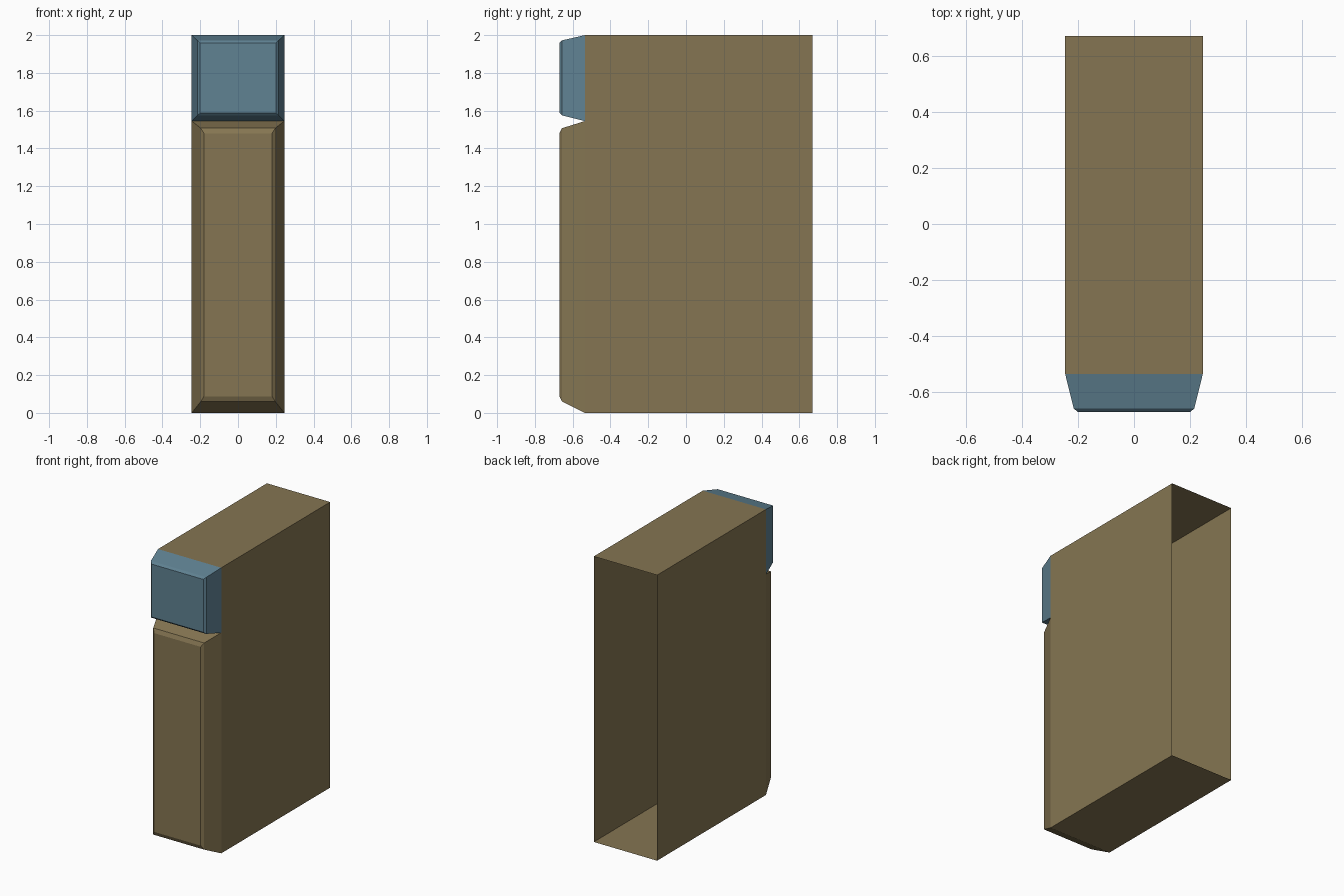
import bpy, bmesh

if "Cube" in bpy.data.objects:
    bpy.data.objects.remove(bpy.data.objects["Cube"])


def material(name, rgb):
    mat = bpy.data.materials.new(name)
    mat.diffuse_color = (*rgb, 1)
    mat.use_nodes = True
    mat.node_tree.nodes["Principled BSDF"].inputs["Base Color"].default_value = mat.diffuse_color
    return mat


def lofted_shell(name, rings, mat, close_front):
    """Skin rectangular rings (y, half width, z low, z high), running back to front."""
    bm = bmesh.new()
    loops = []
    for y, w, lo, hi in rings:
        loops.append([bm.verts.new((x, y, z)) for x, z in ((-w, lo), (w, lo), (w, hi), (-w, hi))])
    for a, b in zip(loops, loops[1:]):
        for i in range(4):
            j = (i + 1) % 4
            bm.faces.new((a[j], a[i], b[i], b[j]))
    if close_front:
        bm.faces.new(loops[-1])
    mesh = bpy.data.meshes.new(name)
    bm.to_mesh(mesh)
    bm.free()
    mesh.materials.append(mat)
    obj = bpy.data.objects.new(name, mesh)
    bpy.context.collection.objects.link(obj)
    return obj


tan = material("tan", (0.235, 0.179, 0.084))
blue = material("slate blue", (0.116, 0.223, 0.291))

BACK, FRAME, LIP, FRONT = 0.67, -0.535, -0.657, -0.67
W, SPLIT, TOP = 0.245, 1.545, 2.0

# Cabinet: four thin walls, open at the back
lofted_shell("cabinet", [(BACK, W, 0, TOP), (FRAME, W, 0, TOP)], tan, False)

# Lower door panel with sloped sides and a small second bevel
lofted_shell("lower_door", [(FRAME, W, 0, SPLIT),
                            (LIP, 0.197, 0.06, 1.507),
                            (FRONT, 0.18, 0.088, 1.48)], tan, True)

# Upper door panel
lofted_shell("upper_door", [(FRAME, W, SPLIT, TOP),
                            (LIP, 0.215, 1.575, 1.972),
                            (FRONT, 0.2, 1.588, 1.958)], blue, True)
